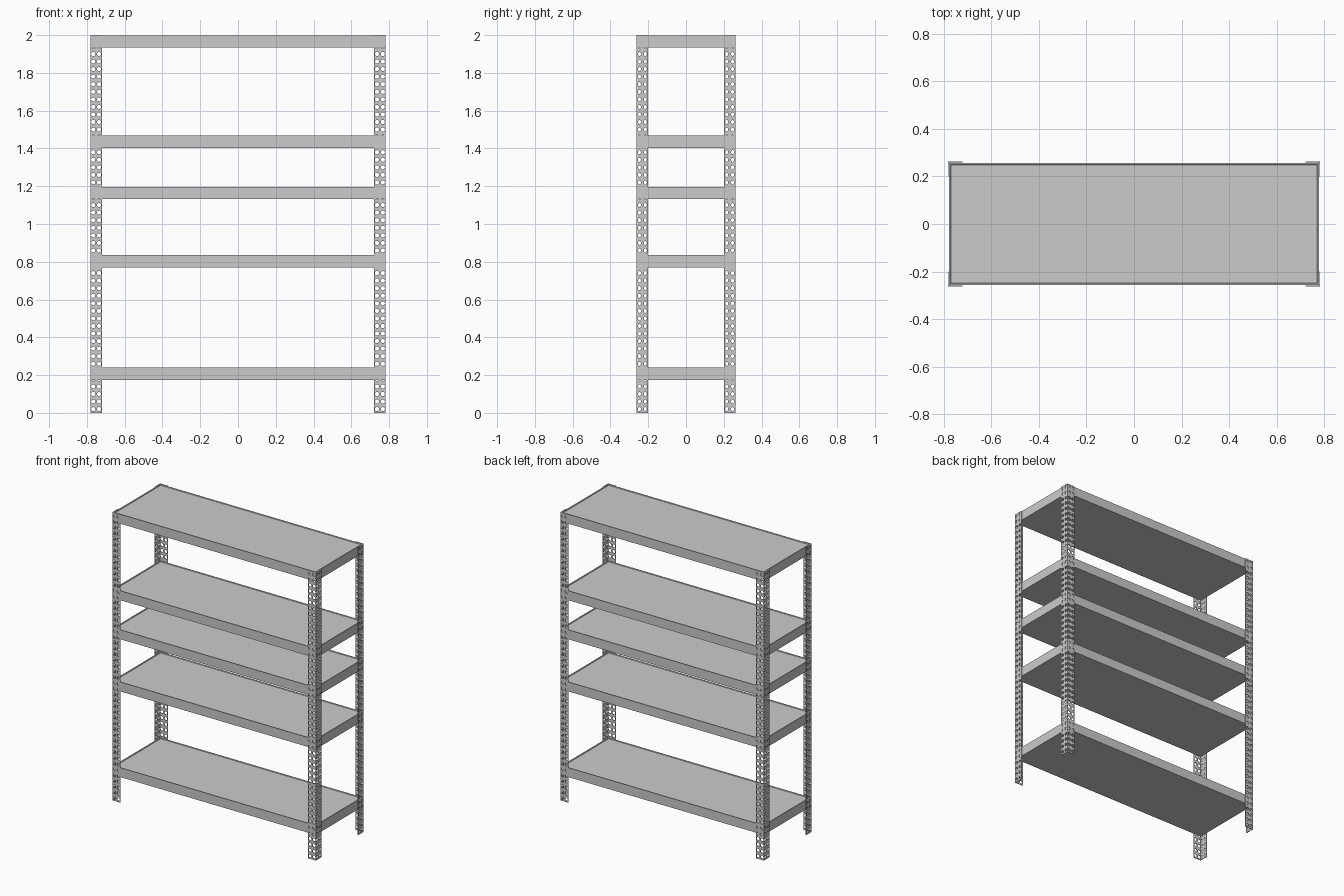
import bpy, bmesh, math

if "Cube" in bpy.data.objects:
    bpy.data.objects.remove(bpy.data.objects["Cube"])

PX, PY, H = 0.782, 0.262, 2.0      # outer half sizes and height of the rack
FL, T = 0.062, 0.004               # post flange width and sheet thickness
ROWS, SEG = 50, 16                 # hole rows, sides per hole


def finish(bm, name):
    me = bpy.data.meshes.new(name)
    bm.to_mesh(me)
    bm.free()
    ob = bpy.data.objects.new(name, me)
    bpy.context.collection.objects.link(ob)
    return ob


def perforated_flange(bm, place, rx, rz):
    """Sheet strip of cells, each a rectangle with an oval hole."""
    cw, ch = FL / 2, H / ROWS
    for col in range(2):
        for row in range(ROWS):
            cu, cz = (col + 0.5) * cw, (row + 0.5) * ch
            outer, inner = [], []
            for i in range(SEG):
                a = 2 * math.pi * i / SEG
                c, s = math.cos(a), math.sin(a)
                m = max(abs(c), abs(s))
                outer.append(bm.verts.new(place(cu + c / m * cw / 2, cz + s / m * ch / 2)))
                inner.append(bm.verts.new(place(cu + c * rx, cz + s * rz)))
            for i in range(SEG):
                j = (i + 1) % SEG
                bm.faces.new((outer[i], outer[j], inner[j], inner[i]))


# Perforated L-angle posts, mirrored to the four corners
bm = bmesh.new()
perforated_flange(bm, lambda u, z: (PX - u, -PY, z), 0.011, 0.011)
perforated_flange(bm, lambda u, z: (PX, -PY + u, z), 0.008, 0.011)
bmesh.ops.remove_doubles(bm, verts=bm.verts, dist=1e-4)
bmesh.ops.recalc_face_normals(bm, faces=bm.faces)
bm.faces.ensure_lookup_table()
f = bm.faces[0]
f.normal_update()
if f.normal.y > 0:                 # outside of the front flange faces -y
    bmesh.ops.reverse_faces(bm, faces=bm.faces)
posts = finish(bm, "corner_posts")
sol = posts.modifiers.new("sheet", 'SOLIDIFY')
sol.thickness, sol.offset, sol.use_even_offset = T, -1, True
mir = posts.modifiers.new("corners", 'MIRROR')
mir.use_axis = (True, True, False)
mir.use_mirror_merge = False

# Shelves: closed deck with a narrow folded lip round the top edge
SX, SY, SH = PX - T - 0.001, PY - T - 0.001, 0.065


def shelf(name, top):
    bm = bmesh.new()
    bmesh.ops.create_cube(bm, size=1)
    for v in bm.verts:
        v.co = (v.co.x * 2 * SX, v.co.y * 2 * SY, top - SH / 2 + v.co.z * SH)
    deck = max(bm.faces, key=lambda f: f.calc_center_median().z)
    bmesh.ops.inset_region(bm, faces=[deck], thickness=0.009)
    bmesh.ops.inset_region(bm, faces=[deck], thickness=0.003, depth=-0.004)
    return finish(bm, name)


for i, top in enumerate((0.24, 0.835, 1.197, 1.468, 1.999)):
    shelf(f"shelf_{i + 1}", top)
